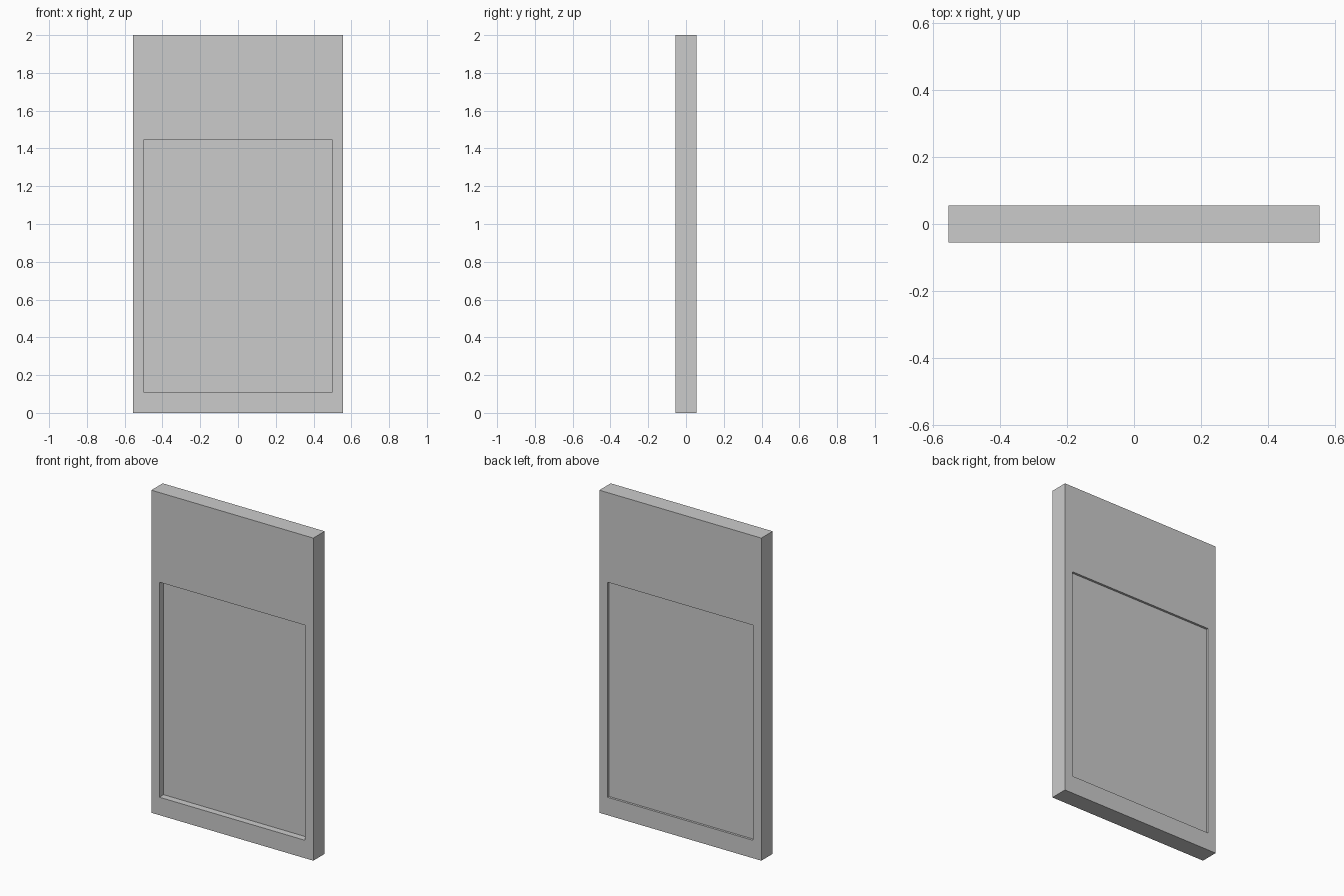
import bpy, bmesh

if "Cube" in bpy.data.objects:
    bpy.data.objects.remove(bpy.data.objects["Cube"])

U = 1 / 18                      # design module: the door is 36 modules tall
HALF_W, HEIGHT, HALF_D = 10 * U, 36 * U, U
OPEN_W, OPEN_LOW, OPEN_HIGH = 9 * U, 2 * U, 26 * U


def finish(bm, name):
    bmesh.ops.recalc_face_normals(bm, faces=bm.faces)
    mesh = bpy.data.meshes.new(name)
    bm.to_mesh(mesh)
    bm.free()
    obj = bpy.data.objects.new(name, mesh)
    bpy.context.collection.objects.link(obj)
    return obj


def ring(bm, half_w, low, high, y):
    return [bm.verts.new((x, y, z)) for x, z in
            ((-half_w, low), (half_w, low), (half_w, high), (-half_w, high))]


def thicken(bm, depth):
    result = bmesh.ops.extrude_face_region(bm, geom=bm.faces[:])
    verts = [v for v in result["geom"] if isinstance(v, bmesh.types.BMVert)]
    bmesh.ops.translate(bm, verts=verts, vec=(0, depth, 0))


# Door frame: one slab with a rectangular opening
bm = bmesh.new()
outer = ring(bm, HALF_W, 0, HEIGHT, -HALF_D)
inner = ring(bm, OPEN_W, OPEN_LOW, OPEN_HIGH, -HALF_D)
for i in range(4):
    j = (i + 1) % 4
    bm.faces.new((outer[i], outer[j], inner[j], inner[i]))
thicken(bm, 2 * HALF_D)
finish(bm, "frame")

# Infill panel: set deep from the front, shallow from the back
bm = bmesh.new()
bm.faces.new(ring(bm, OPEN_W, OPEN_LOW, OPEN_HIGH, -U / 4))
thicken(bm, U)
panel = finish(bm, "panel")

# Slightly lighter grey for the panel
mat = bpy.data.materials.new("light_grey")
mat.diffuse_color = (0.95, 0.95, 0.95, 1)
mat.use_nodes = True
mat.node_tree.nodes["Principled BSDF"].inputs["Base Color"].default_value = mat.diffuse_color
panel.data.materials.append(mat)
